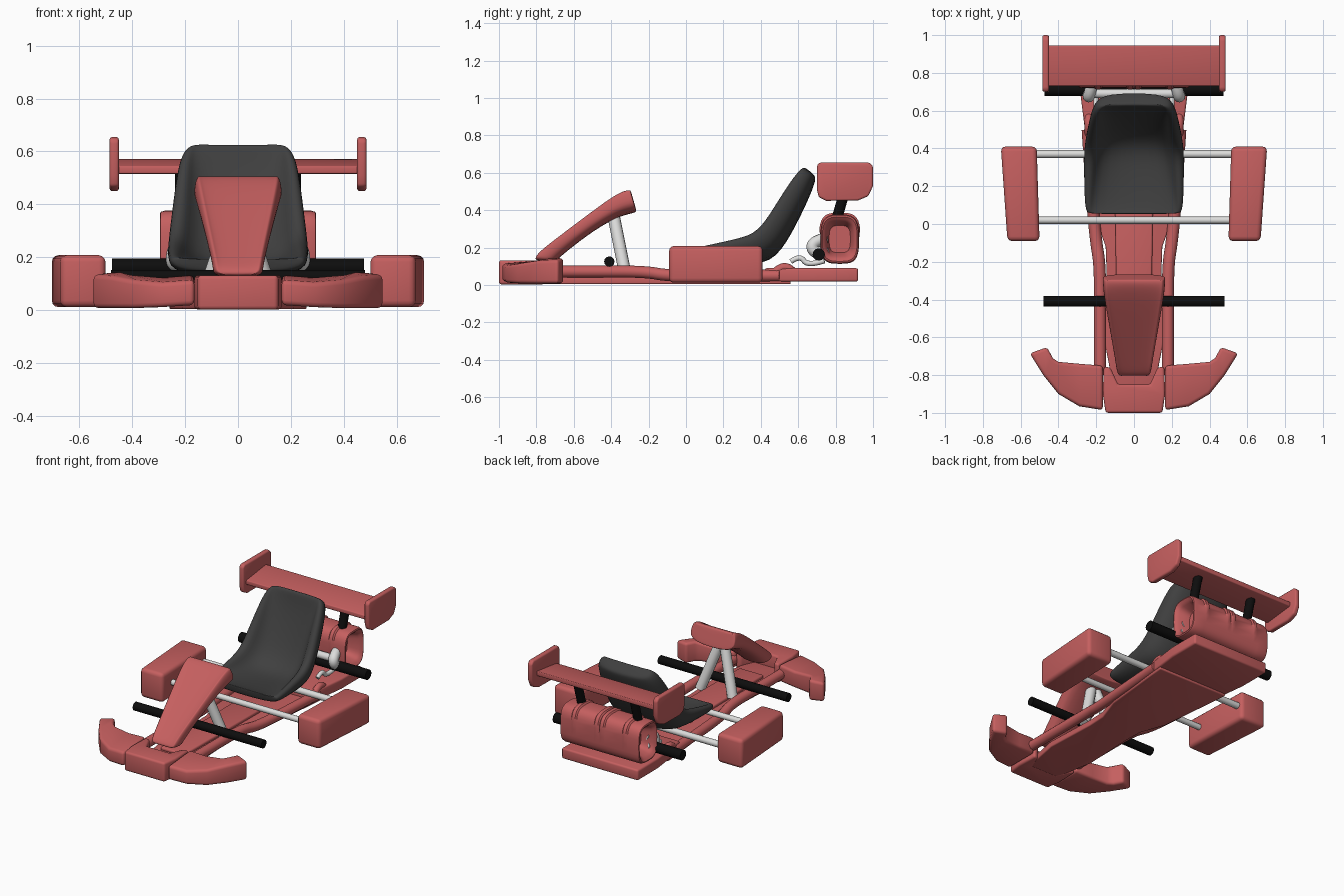
import bpy, bmesh, math
from mathutils import Vector

old = bpy.data.objects.get("Cube")
if old:
    bpy.data.objects.remove(old, do_unlink=True)


def material(name, r, g, b, rough=0.6):
    m = bpy.data.materials.new(name)
    m.use_nodes = True
    m.diffuse_color = (r, g, b, 1)
    shader = m.node_tree.nodes["Principled BSDF"]
    shader.inputs["Base Color"].default_value = (r, g, b, 1)
    shader.inputs["Roughness"].default_value = rough
    return m


RED = material("body red", 0.56, 0.115, 0.115)
DARK = material("seat charcoal", 0.05, 0.05, 0.05)
BLACK = material("axle black", 0.004, 0.004, 0.004)
STEEL = material("pale metal", 0.72, 0.72, 0.71)


def smooth(ob, angle=40):
    bpy.ops.object.select_all(action="DESELECT")
    ob.select_set(True)
    bpy.context.view_layer.objects.active = ob
    bpy.ops.object.shade_smooth_by_angle(angle=math.radians(angle))


def loft(name, rings, mat, bevel=0, subdiv=0):
    """Skin a list of equal-length rings and cap both ends."""
    bm = bmesh.new()
    rows = [[bm.verts.new(p) for p in ring] for ring in rings]
    n = len(rows[0])
    for a, b in zip(rows, rows[1:]):
        for i in range(n):
            j = (i + 1) % n
            bm.faces.new((a[i], a[j], b[j], b[i]))
    bm.faces.new(rows[0])
    bm.faces.new(rows[-1])
    bmesh.ops.recalc_face_normals(bm, faces=bm.faces)
    if bevel:
        sharp = [e for e in bm.edges if e.calc_face_angle(0) > math.radians(40)]
        bmesh.ops.bevel(bm, geom=sharp, offset=bevel, segments=3, profile=0.5,
                        affect="EDGES", clamp_overlap=True)
    me = bpy.data.meshes.new(name)
    bm.to_mesh(me)
    bm.free()
    ob = bpy.data.objects.new(name, me)
    bpy.context.collection.objects.link(ob)
    me.materials.append(mat)
    if subdiv:
        for p in me.polygons:
            p.use_smooth = True
        mod = ob.modifiers.new("Rounding", "SUBSURF")
        mod.levels = mod.render_levels = subdiv
    else:
        smooth(ob)
    return ob


def slab(name, outline, z0, z1, mat, bevel):
    return loft(name, [[(x, y, z) for x, y in outline] for z in (z0, z1)], mat, bevel)


def tube(name, points, radius, mat):
    cu = bpy.data.curves.new(name, "CURVE")
    cu.dimensions = "3D"
    cu.bevel_depth = radius
    cu.bevel_resolution = 4
    cu.use_fill_caps = True
    sp = cu.splines.new("NURBS")
    sp.points.add(len(points) - 1)
    for p, co in zip(sp.points, points):
        p.co = (*co, 1)
    sp.order_u = min(3, len(points))
    sp.use_endpoint_u = True
    ob = bpy.data.objects.new(name, cu)
    bpy.context.collection.objects.link(ob)
    cu.materials.append(mat)
    bpy.ops.object.select_all(action="DESELECT")
    ob.select_set(True)
    bpy.context.view_layer.objects.active = ob
    bpy.ops.object.convert(target="MESH")
    smooth(bpy.context.object)


def tray(name, stations, mat):
    """Recessed shell: rim point, underside point, widths, recess half width and depth."""
    rings = []
    for top, under, w_top, w_under, w_floor, depth in stations:
        t, u = Vector((0, *top)), Vector((0, *under))
        f = t.lerp(u, depth)
        w_rim = w_floor + 0.35 * (w_top - w_floor)
        half = [(w_under, u), (w_top, t.lerp(u, 0.35)), (w_top - 0.012, t),
                (w_rim, t), (w_floor, f)]
        rings.append([Vector((w, 0, 0)) + p for w, p in half]
                     + [Vector((-w, 0, 0)) + p for w, p in reversed(half)])
    return loft(name, rings, mat, subdiv=2)


def both_sides(half):
    return half + [(-x, y) for x, y in reversed(half)]


# Chassis
slab("floor_pan", both_sides([(0.11, -0.86), (0.16, -0.6), (0.145, -0.25), (0.15, -0.12),
     (0.21, 0.05), (0.25, 0.45), (0.26, 0.56)]), 0.004, 0.045, RED, 0.008)
slab("rear_deck", both_sides([(0.25, 0.42), (0.285, 0.7), (0.285, 0.92)]), 0.018, 0.09, RED, 0.012)
slab("floor_ridge", both_sides([(0.09, -0.7), (0.1, 0.1)]), 0.04, 0.065, RED, 0.01)

# Front bumper: outer x y, inner x y, bottom, top outer, top inner
wing = [(0.165, -0.985, 0.165, -0.75, 0.02, 0.115, 0.135),
        (0.29, -0.965, 0.29, -0.74, 0.012, 0.105, 0.125),
        (0.40, -0.90, 0.40, -0.73, 0.008, 0.115, 0.135),
        (0.48, -0.80, 0.43, -0.71, 0.008, 0.13, 0.145),
        (0.552, -0.685, 0.46, -0.652, 0.008, 0.135, 0.145)]
for s, side in ((1, "left"), (-1, "right")):
    loft("bumper_wing_" + side,
         [[(s * ox, oy, z0), (s * ox, oy, zo), (s * ix, iy, zi), (s * ix, iy, z0)]
          for ox, oy, ix, iy, z0, zo, zi in wing], RED, 0.018)
slab("bumper_centre", both_sides([(0.15, -1.0), (0.165, -0.9), (0.16, -0.755), (0.125, -0.76),
     (0.085, -0.85)]), 0.003, 0.132, RED, 0.014)

# Nose panel with recessed face
tray("nose_panel", [
    ((-0.81, 0.13), (-0.70, 0.12), 0.09, 0.08, 0.06, 0.0),
    ((-0.80, 0.16), (-0.68, 0.14), 0.098, 0.09, 0.062, 0.02),
    ((-0.76, 0.20), (-0.64, 0.175), 0.102, 0.095, 0.068, 0.12),
    ((-0.56, 0.35), (-0.50, 0.285), 0.135, 0.125, 0.10, 0.12),
    ((-0.38, 0.485), (-0.36, 0.365), 0.163, 0.158, 0.128, 0.1),
    ((-0.32, 0.506), (-0.28, 0.38), 0.168, 0.165, 0.13, 0.0),
    ((-0.30, 0.506), (-0.265, 0.39), 0.165, 0.163, 0.13, 0.0),
    ((-0.295, 0.504), (-0.263, 0.392), 0.163, 0.16, 0.13, 0.0)], RED)

# Bucket seat
tray("seat", [
    ((0.052, 0.195), (0.06, 0.15), 0.24, 0.2, 0.19, 0.0),
    ((0.06, 0.20), (0.07, 0.14), 0.258, 0.21, 0.21, 0.1),
    ((0.11, 0.213), (0.11, 0.125), 0.268, 0.225, 0.205, 0.4),
    ((0.28, 0.25), (0.29, 0.112), 0.272, 0.22, 0.18, 0.65),
    ((0.385, 0.285), (0.46, 0.105), 0.272, 0.21, 0.16, 0.65),
    ((0.47, 0.42), (0.565, 0.26), 0.255, 0.20, 0.15, 0.6),
    ((0.57, 0.575), (0.67, 0.48), 0.232, 0.19, 0.155, 0.4),
    ((0.615, 0.622), (0.695, 0.56), 0.205, 0.17, 0.15, 0.05),
    ((0.635, 0.63), (0.695, 0.585), 0.17, 0.15, 0.13, 0.0)], DARK)

# Engine barrel with raised upper bands and hollow ends
half_profile = [(0.2, 0.0), (0.2, 0.55), (0.27, 0.70), (0.285, 0.8), (0.295, 0.9), (0.292, 0.96),
                (0.275, 1.0)]
for x in (0.17, 0.0):
    half_profile += [(x + 0.04, 1.0), (x + 0.032, 1.07), (x + 0.008, 1.07), (x, 1.0)]
stations = half_profile + [(-x, s) for x, s in reversed(half_profile[:-1])]
rings = []
for x, scale in stations:
    ring = []
    for k in range(32):
        c, s = math.cos(k * math.tau / 32), math.sin(k * math.tau / 32)
        k_scale = min(scale, 1) if s < 0.1 else scale
        ring.append((x, 0.822 + 0.103 * k_scale * math.copysign(abs(c) ** 0.6, c),
                     0.245 + 0.132 * k_scale * math.copysign(abs(s) ** 0.6, s)))
    rings.append(ring)
loft("engine", rings, RED)

# Rear wing blade
loft("wing_blade", [[(x, 0.73, 0.515), (x, 0.73, 0.545), (x, 0.945, 0.572), (x, 0.945, 0.54)]
     for x in (-0.46, 0.46)], RED, 0.006)

# Cross members
for name, y, z, r, w, mat in (("front_axle", -0.41, 0.125, 0.028, 0.48, BLACK),
                              ("rear_axle", 0.71, 0.163, 0.033, 0.475, BLACK),
                              ("front_pod_rod", 0.02, 0.115, 0.019, 0.53, STEEL),
                              ("rear_pod_rod", 0.37, 0.115, 0.021, 0.55, STEEL),
                              ("exhaust_bar", 0.69, 0.215, 0.024, 0.24, STEEL)):
    tube(name, [(-w, y, z), (w, y, z)], r, mat)

# Paired parts
plate = [(0.70, 0.64), (0.715, 0.655), (0.98, 0.655), (1.0, 0.635), (1.0, 0.53), (0.975, 0.475),
         (0.92, 0.452), (0.75, 0.45), (0.71, 0.47), (0.70, 0.51)]
for s, side in ((1, "left"), (-1, "right")):
    slab("side_pod_" + side, [(s * x, y) for x, y in
         ((0.5, -0.09), (0.67, -0.09), (0.705, 0.41), (0.515, 0.41))], 0.012, 0.208, RED, 0.025)
    loft("wing_end_plate_" + side, [[(s * x, y, z) for y, z in plate] for x in (0.45, 0.485)],
         RED, 0.012)
    tube("frame_rail_" + side, [(s * 0.18, -0.8, 0.072), (s * 0.18, -0.5, 0.072),
         (s * 0.18, -0.22, 0.072), (s * 0.2, -0.1, 0.05), (s * 0.22, 0.1, 0.048),
         (s * 0.245, 0.5, 0.05)], 0.032, RED)
    tube("deck_lug_" + side, [(s * 0.24, 0.47, 0.06), (s * 0.24, 0.53, 0.13),
         (s * 0.24, 0.58, 0.06)], 0.022, RED)
    tube("steering_leg_" + side, [(s * 0.12, -0.325, 0.06), (s * 0.02, -0.385, 0.36)], 0.033, STEEL)
    tube("wing_strut_" + side, [(s * 0.21, 0.805, 0.35), (s * 0.21, 0.86, 0.54)], 0.028, BLACK)
    tube("exhaust_pipe_" + side, [(s * 0.2, 0.56, 0.125), (s * 0.2, 0.61, 0.16),
         (s * 0.2, 0.65, 0.1), (s * 0.21, 0.74, 0.13)], 0.014, STEEL)
    tube("exhaust_elbow_" + side, [(s * 0.23, 0.76, 0.18), (s * 0.24, 0.69, 0.16),
         (s * 0.24, 0.665, 0.23), (s * 0.22, 0.75, 0.25)], 0.032, STEEL)
